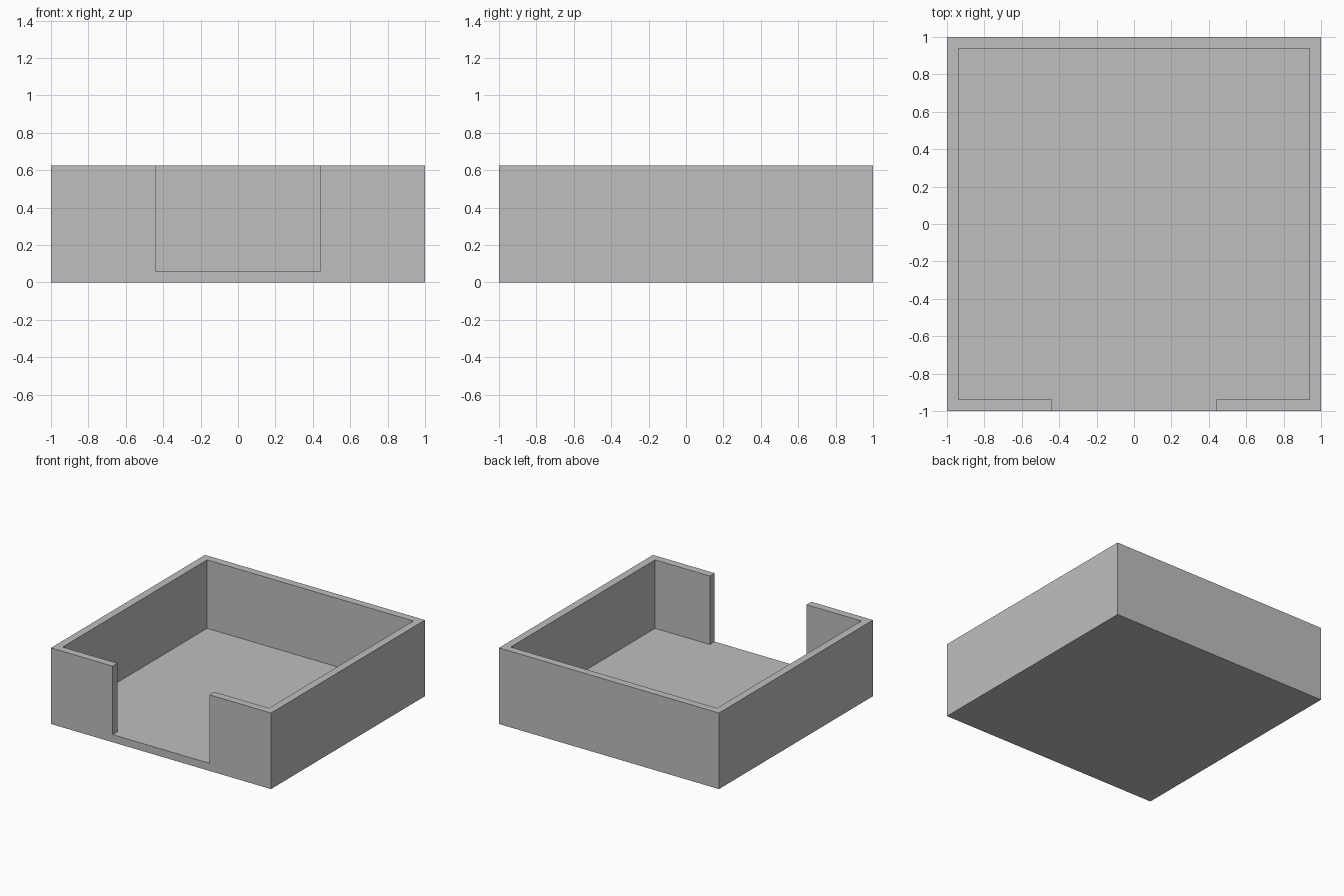
import bpy
import bmesh

if "Cube" in bpy.data.objects:
    bpy.data.objects.remove(bpy.data.objects["Cube"], do_unlink=True)

HALF = 1.0        # half width of the square tray
HEIGHT = 0.625
WALL = 0.0625     # wall and floor thickness
GAP = 0.44        # half width of the front opening

grey = bpy.data.materials.new("light_grey")
grey.use_nodes = True
colour = (0.52, 0.52, 0.52, 1.0)
grey.diffuse_color = colour
grey.node_tree.nodes["Principled BSDF"].inputs["Base Color"].default_value = colour


def prism(name, outline, z0, z1):
    """Closed prism from a counter-clockwise plan outline."""
    bm = bmesh.new()
    base = bm.faces.new([bm.verts.new((x, y, z0)) for x, y in outline])
    top = bmesh.ops.extrude_face_region(bm, geom=[base], use_keep_orig=True)
    moved = [v for v in top["geom"] if isinstance(v, bmesh.types.BMVert)]
    bmesh.ops.translate(bm, verts=moved, vec=(0, 0, z1 - z0))
    bmesh.ops.recalc_face_normals(bm, faces=bm.faces)
    mesh = bpy.data.meshes.new(name)
    bm.to_mesh(mesh)
    bm.free()
    mesh.materials.append(grey)
    obj = bpy.data.objects.new(name, mesh)
    bpy.context.collection.objects.link(obj)
    return obj


# Solid block for the tray
tray = prism("open_front_tray",
             [(-HALF, -HALF), (HALF, -HALF), (HALF, HALF), (-HALF, HALF)],
             0, HEIGHT)

# Cavity and front opening in one T-shaped cutter
inner = HALF - WALL
right_side = [(GAP, -HALF - 0.2), (GAP, -inner), (inner, -inner), (inner, inner)]
left_side = [(-x, y) for x, y in reversed(right_side)]
cutter = prism("cavity_cutter", right_side + left_side, WALL, HEIGHT + 0.2)
cutter.hide_render = True

# Hollow out the block, then drop the cutter
cut = tray.modifiers.new("hollow", 'BOOLEAN')
cut.operation = 'DIFFERENCE'
cut.solver = 'EXACT'
cut.object = cutter
bpy.context.view_layer.objects.active = tray
tray.select_set(True)
bpy.ops.object.modifier_apply(modifier=cut.name)
bpy.data.objects.remove(cutter, do_unlink=True)
